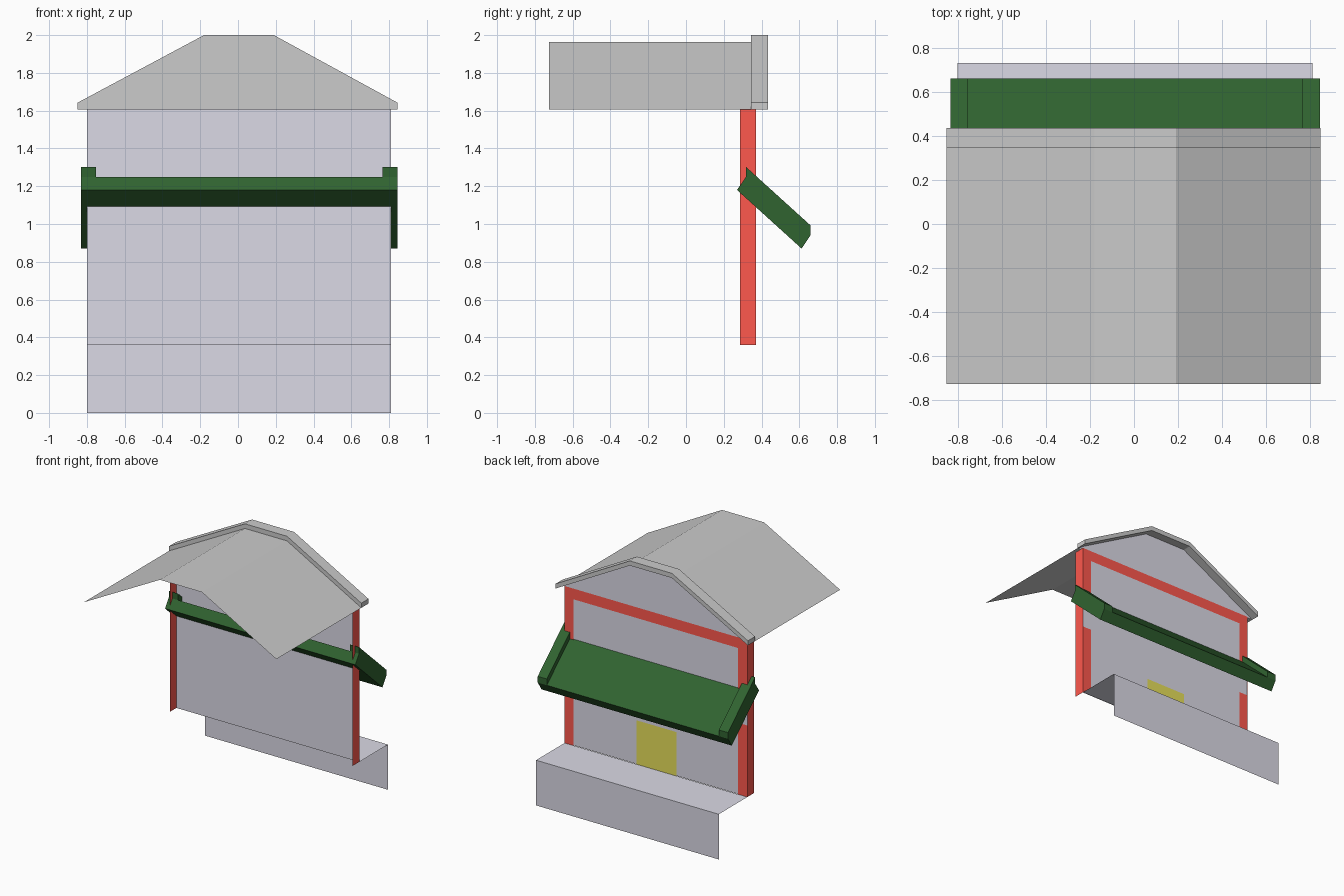
import bpy, bmesh
from mathutils import Vector

if "Cube" in bpy.data.objects:
    bpy.data.objects.remove(bpy.data.objects["Cube"])


def material(name, rgb):
    m = bpy.data.materials.new(name)
    m.diffuse_color = (*rgb, 1)
    m.use_nodes = True
    m.node_tree.nodes["Principled BSDF"].inputs["Base Color"].default_value = m.diffuse_color
    return m


GREY = material("roof_grey", (0.57, 0.57, 0.56))
WALL = material("pale_wall", (0.71, 0.70, 0.79))
RED = material("red", (1.0, 0.098, 0.075))
GREEN = material("green", (0.03, 0.125, 0.03))
YELLOW = material("yellow", (0.80, 0.74, 0.105))


def finish(name, bm, mat):
    mesh = bpy.data.meshes.new(name)
    bm.to_mesh(mesh)
    bm.free()
    mesh.materials.append(mat)
    obj = bpy.data.objects.new(name, mesh)
    bpy.context.collection.objects.link(obj)
    return obj


def prism(name, pts, move, mat):
    """Closed solid from a planar outline swept along move."""
    bm = bmesh.new()
    face = bm.faces.new([bm.verts.new(p) for p in pts])
    out = bmesh.ops.extrude_face_region(bm, geom=[face])
    verts = [v for v in out["geom"] if isinstance(v, bmesh.types.BMVert)]
    bmesh.ops.translate(bm, verts=verts, vec=move)
    bmesh.ops.recalc_face_normals(bm, faces=bm.faces)
    return finish(name, bm, mat)


def ribbon(name, pts, move, mat):
    """Open folded sheet from a path swept along move."""
    bm = bmesh.new()
    a = [bm.verts.new(p) for p in pts]
    b = [bm.verts.new(Vector(p) + Vector(move)) for p in pts]
    for i in range(len(pts) - 1):
        bm.faces.new((a[i], a[i + 1], b[i + 1], b[i]))
    return finish(name, bm, mat)


def panel(name, outline, y, mat, back=True):
    """Flat x-z panel at depth y, facing +y when back is True."""
    bm = bmesh.new()
    f = bm.faces.new([bm.verts.new((x, y, z)) for x, z in outline])
    f.normal_update()
    if (f.normal.y > 0) != back:
        f.normal_flip()
    return finish(name, bm, mat)


def rect(x0, x1, z0, z1):
    return [(x0, z0), (x1, z0), (x1, z1), (x0, z1)]


L, R = -0.80, 0.81          # wall edges
FLOOR, EAVE = 0.36, 1.605

# Roof profile shared by the sheet roof, trim and gable
lower = [(-0.85, EAVE), (-0.18, 1.963), (0.19, 1.963), (0.845, EAVE)]
upper = [(x, z + 0.037) for x, z in lower]

# Long sheet roof
ribbon("main_roof", [(x, -0.725, z) for x, z in lower], (0, 1.07, 0), GREY)

# Gable trim and the panel closing it
prism("gable_trim", [(x, 0.345, z) for x, z in lower + upper[::-1]],
      (0, 0.09, 0), GREY)
panel("gable_backing", lower, 0.346, GREY, back=False)

# Wall with its gable, and the door
panel("wall", rect(L, R, FLOOR, 1.61), 0.367, WALL)
panel("gable_wall", lower, 0.367, WALL)
panel("door", rect(-0.176, 0.177, FLOOR, 0.71), 0.371, YELLOW)

# Red frame: corner strips broken behind the awning, side returns, top beam
for side, x, inner in (("left", L, L + 0.08), ("right", R, R - 0.08)):
    x0, x1 = sorted((x, inner))
    panel(side + "_lower_post", rect(x0, x1, FLOOR, 0.93), 0.371, RED)
    panel(side + "_upper_post", rect(x0, x1, 1.15, 1.61), 0.371, RED)
    path = [(x, 0.285, FLOOR), (x, 0.371, FLOOR)]
    if side == "left":
        path.reverse()
    ribbon(side + "_post_return", path, (0, 0, 1.25), RED)
panel("top_beam", rect(L + 0.08, R - 0.08, 1.525, 1.61), 0.371, RED)

# Platform: top and front sheets
ribbon("platform", [(R, 0.371, FLOOR), (R, 0.73, FLOOR), (R, 0.73, 0)][::-1],
       (L - R, 0, 0), WALL)

# Sloping awning with a raised curb at each end
AL, AR = -0.832, 0.844
slab = [(0.27, 1.18), (0.318, 1.25), (0.66, 0.942), (0.612, 0.87)]
curb = [(0.318, 1.25), (0.318, 1.302), (0.66, 0.992), (0.66, 0.942)]
prism("awning", [(AL, y, z) for y, z in slab], (AR - AL, 0, 0), GREEN)
for name, x in (("left_curb", AL), ("right_curb", AR - 0.08)):
    prism(name, [(x, y, z) for y, z in curb], (0.08, 0, 0), GREEN)
